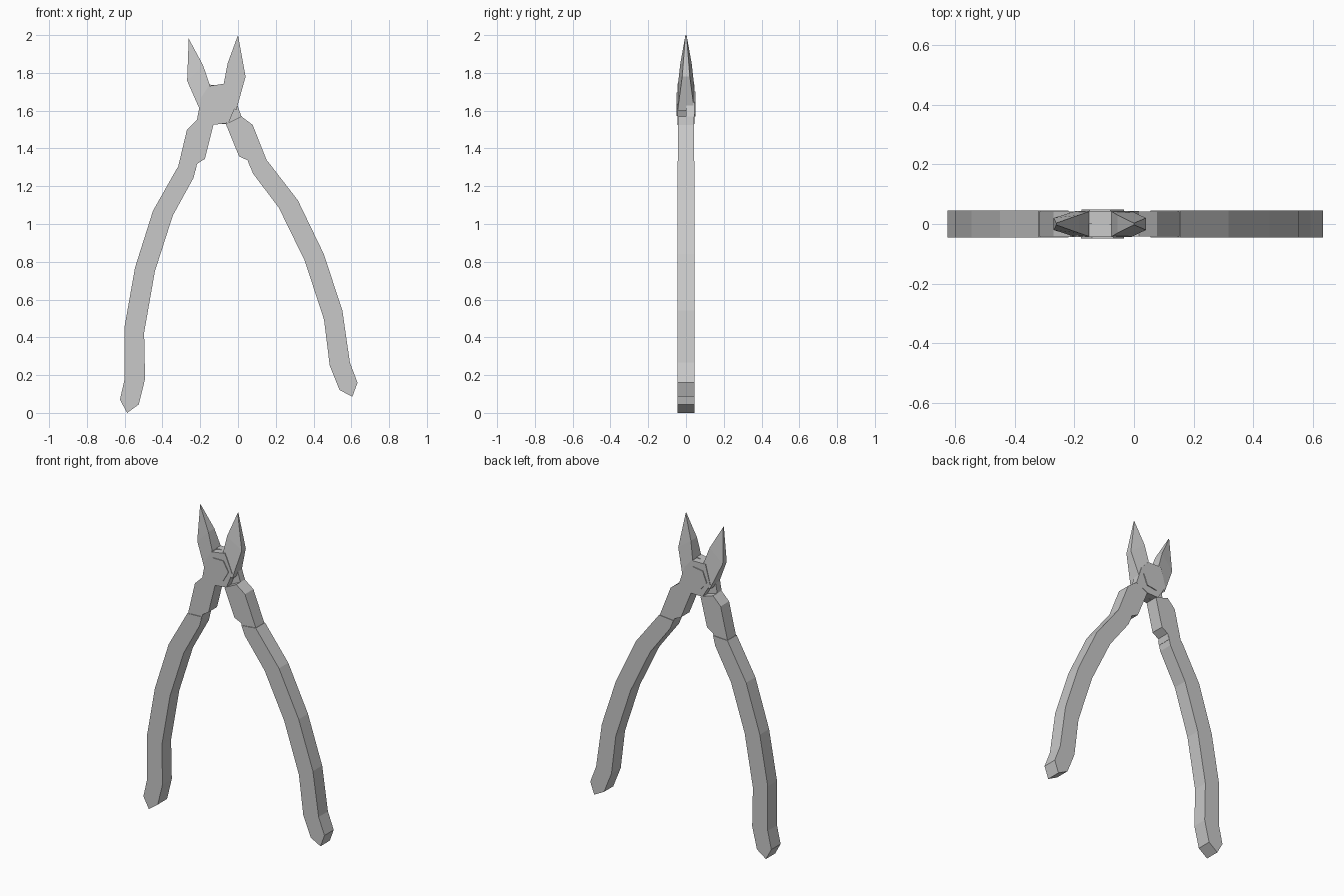
import bpy
import bmesh
import math
from mathutils import Matrix, Vector

default_cube = bpy.data.objects.get("Cube")
if default_cube:
    bpy.data.objects.remove(default_cube, do_unlink=True)

steel = bpy.data.materials.new("plain grey")
steel.use_nodes = True
grey = (0.58, 0.58, 0.58, 1)
steel.diffuse_color = grey
steel.node_tree.nodes["Principled BSDF"].inputs["Base Color"].default_value = grey

# The second arm is the first one turned about the rivet and opened a little
pivot = Vector((-0.105, 0, 1.635))
opening = math.radians(-8.2)
turned = (Matrix.Translation(pivot)
          @ Matrix.Rotation(opening, 4, 'Y')
          @ Matrix.Rotation(math.pi, 4, 'Z')
          @ Matrix.Translation(-pivot))


def finish(bm, name, matrix):
    bmesh.ops.transform(bm, matrix=matrix, verts=bm.verts)
    bmesh.ops.recalc_face_normals(bm, faces=bm.faces)
    mesh = bpy.data.meshes.new(name)
    bm.to_mesh(mesh)
    bm.free()
    mesh.materials.append(steel)
    obj = bpy.data.objects.new(name, mesh)
    bpy.context.collection.objects.link(obj)
    return obj


def plate(name, outline, front, back, matrix):
    """Extrude an outline in the xz plane from front to back."""
    bm = bmesh.new()
    face = bm.faces.new([bm.verts.new((x, front, z)) for x, z in outline])
    extruded = bmesh.ops.extrude_face_region(bm, geom=[face])["geom"]
    moved = [v for v in extruded if isinstance(v, bmesh.types.BMVert)]
    bmesh.ops.translate(bm, verts=moved, vec=(0, back - front, 0))
    return finish(bm, name, matrix)


def hull(name, corners, matrix):
    """Convex solid, symmetric front to back, from (x, half depth, z)."""
    bm = bmesh.new()
    for x, depth, z in corners:
        for side in (-1, 1):
            bm.verts.new((x, side * depth, z))
    bmesh.ops.remove_doubles(bm, verts=bm.verts, dist=0.0001)
    bmesh.ops.convex_hull(bm, input=bm.verts)
    bmesh.ops.dissolve_limit(bm, angle_limit=0.02, verts=bm.verts, edges=bm.edges)
    return finish(bm, name, matrix)


# Outer edge going down, then inner edge going back up
grip_outline = [
    (-0.32, 1.3), (-0.45, 1.07), (-0.545, 0.77), (-0.6, 0.46), (-0.6, 0.18),
    (-0.625, 0.07), (-0.587, 0), (-0.525, 0.045), (-0.492, 0.18),
    (-0.497, 0.425), (-0.44, 0.75), (-0.345, 1.045), (-0.235, 1.245),
    (-0.22, 1.305),
]
neck_outline = [
    (-0.32, 1.29), (-0.27, 1.5), (-0.217, 1.553), (-0.13, 1.525),
    (-0.175, 1.345), (-0.217, 1.318), (-0.225, 1.28),
]
head_outline = [
    (-0.217, 1.553), (-0.195, 1.67), (-0.155, 1.73), (-0.06, 1.745),
    (-0.01, 1.63), (-0.05, 1.535), (-0.13, 1.525),
]
jaw_corners = [
    (0, 0.003, 2), (0.04, 0.02, 1.78), (-0.01, 0.044, 1.6),
    (-0.055, 0.03, 1.85), (-0.075, 0.042, 1.745), (-0.06, 0.044, 1.66),
]
rivet_outline = [
    (pivot.x + 0.072 * math.cos(k * math.pi / 3),
     pivot.z + 0.072 * math.sin(k * math.pi / 3)) for k in range(6)
]

for side, matrix in (("right", Matrix.Identity(4)), ("left", turned)):
    plate(side + "_grip", grip_outline, -0.046, 0.046, matrix)
    plate(side + "_neck", neck_outline, -0.042, 0.042, matrix)
    # Each arm keeps half the depth where the two overlap
    plate(side + "_lap_joint", head_outline, -0.044, 0, matrix)
    plate(side + "_rivet_head", rivet_outline, -0.049, -0.04, matrix)
    hull(side + "_arm_jaw", jaw_corners, matrix)
